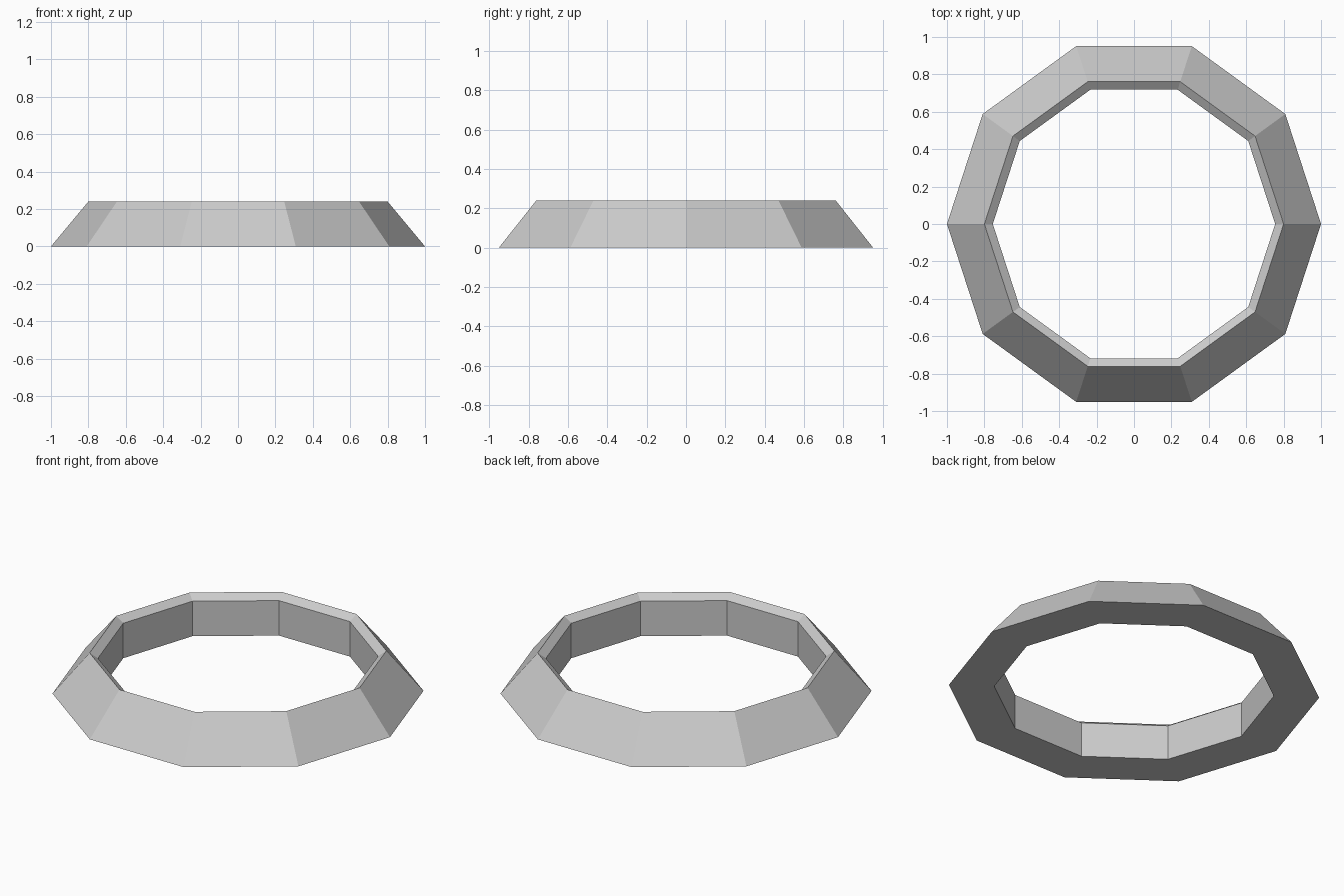
import bpy, bmesh
from math import cos, sin, tau

if "Cube" in bpy.data.objects:
    bpy.data.objects.remove(bpy.data.objects["Cube"])

SIDES = 10
# Cross-section as (corner radius, height): outer foot, top edge, inner lip, inner foot
PROFILE = [(1.0, 0.0), (0.8, 0.24), (0.755, 0.208), (0.755, 0.0)]

# Ten-sided bevelled ring: sweep the closed profile around z
bm = bmesh.new()
rings = [[bm.verts.new((r * cos(tau * i / SIDES), r * sin(tau * i / SIDES), z))
          for r, z in PROFILE] for i in range(SIDES)]
n = len(PROFILE)
for i in range(SIDES):
    a, b = rings[i], rings[(i + 1) % SIDES]
    for j in range(n):
        k = (j + 1) % n
        bm.faces.new((a[j], b[j], b[k], a[k]))
bmesh.ops.recalc_face_normals(bm, faces=bm.faces)

mesh = bpy.data.meshes.new("bevelled_ring")
bm.to_mesh(mesh)
bm.free()
bpy.context.collection.objects.link(bpy.data.objects.new("bevelled_ring", mesh))
